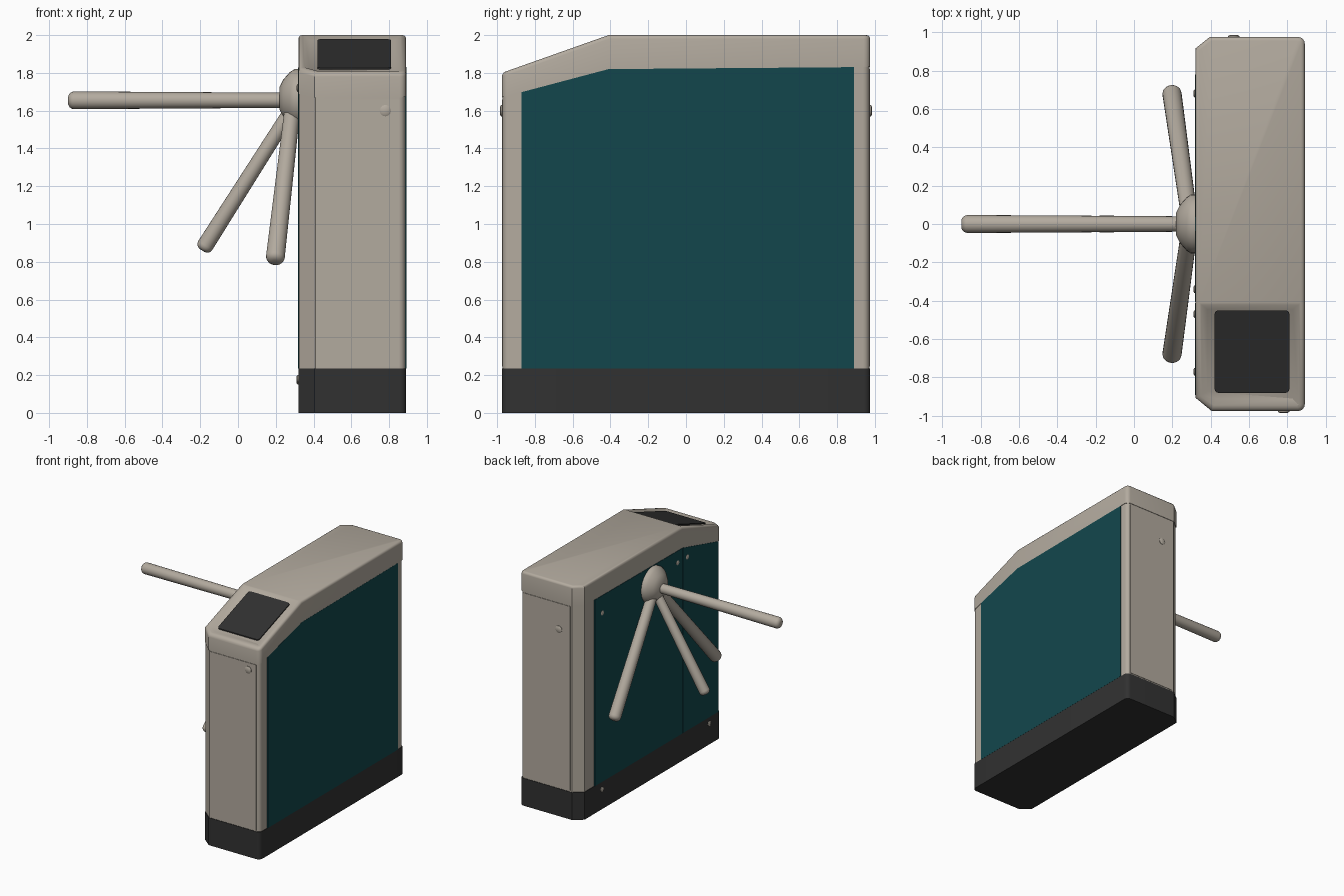
import bpy, bmesh, math
from mathutils import Vector

if "Cube" in bpy.data.objects:
    bpy.data.objects.remove(bpy.data.objects["Cube"])


def material(name, rgb):
    m = bpy.data.materials.new(name)
    m.diffuse_color = (*rgb, 1)
    m.use_nodes = True
    m.node_tree.nodes["Principled BSDF"].inputs["Base Color"].default_value = m.diffuse_color
    return m


METAL = material("warm_grey_metal", (0.45, 0.405, 0.345))
TEAL = material("dark_teal", (0.006, 0.062, 0.073))
BLACK = material("charcoal", (0.031, 0.031, 0.031))

X0, X1, Y, BREAK = 0.32, 0.89, 0.975, -0.41


def cap_top(y):
    return 2.0 if y >= BREAK else 2.0 + (y - BREAK) * 0.2 / 0.565


def cap_bottom(y):
    return 1.82 + (y - BREAK) * (0.008 if y >= BREAK else 0.265)


def finish(name, bm, mat, smooth=True):
    bmesh.ops.recalc_face_normals(bm, faces=bm.faces)
    me = bpy.data.meshes.new(name)
    bm.to_mesh(me)
    bm.free()
    me.materials.append(mat)
    ob = bpy.data.objects.new(name, me)
    bpy.context.collection.objects.link(ob)
    if smooth:
        bpy.ops.object.select_all(action='DESELECT')
        ob.select_set(True)
        bpy.context.view_layer.objects.active = ob
        bpy.ops.object.shade_smooth_by_angle(angle=math.radians(35))
    return ob


def plan(gap=0.0, r=0.035):
    """Cabinet footprint: chamfered on the arm side, rounded on the other."""
    x0, x1, y = X0 + gap, X1 - gap, Y - gap
    pts = [(x0, y - 0.06), (x0, -y + 0.07), (x0 + 0.085, -y)]
    for cy, start in ((-y + r, -90), (y - r, 0)):
        for i in range(5):
            a = math.radians(start + i * 22.5)
            pts.append((x1 - r + r * math.cos(a), cy + r * math.sin(a)))
    pts.append((x0 + 0.075, y))
    return pts


def prism(outline, low, high):
    """Vertical prism whose bottom and top follow functions of y."""
    bm = bmesh.new()
    f = bm.faces.new([bm.verts.new((x, y, 0)) for x, y in outline])
    ext = bmesh.ops.extrude_face_region(bm, geom=[f])["geom"]
    for v in ext:
        if isinstance(v, bmesh.types.BMVert):
            v.co.z = 1
    bmesh.ops.bisect_plane(bm, geom=bm.verts[:] + bm.edges[:] + bm.faces[:],
                           plane_co=(0, BREAK, 0), plane_no=(0, 1, 0))
    for v in bm.verts:
        v.co.z = (high if v.co.z > 0.5 else low)(v.co.y)
    bmesh.ops.recalc_face_normals(bm, faces=bm.faces)
    return bm


def lathe(name, start, direction, profile, mat=METAL, n=20):
    """Revolve (distance, radius) pairs round an axis."""
    bm = bmesh.new()
    d = Vector(direction).normalized()
    q = d.to_track_quat('Z', 'Y')
    rings = []
    for h, r in profile:
        rings.append([bm.verts.new(Vector(start) + q @ Vector(
            (r * math.cos(2 * math.pi * i / n), r * math.sin(2 * math.pi * i / n), h)))
            for i in range(n)])
    for a, b in zip(rings, rings[1:]):
        for i in range(n):
            j = (i + 1) % n
            bm.faces.new((a[i], a[j], b[j], b[i]))
    bm.faces.new(rings[0])
    bm.faces.new(rings[-1])
    return finish(name, bm, mat)


def arm(name, start, end, r=0.047):
    s, e = Vector(start), Vector(end)
    length = (e - s).length
    tip = [(length - r * 0.7 + r * 0.7 * math.sin(a), r * (0.3 + 0.7 * math.cos(a)))
           for a in (0, 0.4, 0.8, 1.2, math.pi / 2)]
    lathe(name, s, e - s, [(0, r * 0.85)] + tip)


def side_plate(name, x, out, y0, y1, z0):
    """Thin side panel with its top edge tucked under the lid."""
    ys = [y0] + ([BREAK] if y0 < BREAK < y1 else []) + [y1]
    bm = bmesh.new()
    f = bm.faces.new([bm.verts.new((x, y, z0)) for y in (y0, y1)] +
                     [bm.verts.new((x, y, cap_bottom(y))) for y in reversed(ys)])
    ext = bmesh.ops.extrude_face_region(bm, geom=[f])["geom"]
    bmesh.ops.translate(bm, vec=(out, 0, 0),
                        verts=[v for v in ext if isinstance(v, bmesh.types.BMVert)])
    return finish(name, bm, TEAL, False)


# Plinth and main body
finish("plinth", prism(plan(), lambda y: 0, lambda y: 0.235), BLACK)
finish("cabinet_body", prism(plan(0.004), lambda y: 0.235, cap_bottom), METAL)

# Lid with rounded rim and a sunken display bay in its slope
bm = prism(plan(), cap_bottom, cap_top)
rim = [e for e in bm.edges if all(v.co.z > cap_top(v.co.y) - 1e-4 for v in e.verts)
       and e.calc_face_angle(0) > 0.6]
bmesh.ops.bevel(bm, geom=rim, offset=0.02, segments=3, profile=0.5, affect='EDGES')
slope = max((f for f in bm.faces if f.normal.z > 0.9
             and f.calc_center_median().y < BREAK), key=lambda f: f.calc_area())
bmesh.ops.inset_region(bm, faces=[slope], thickness=0.012, use_even_offset=True)
bmesh.ops.inset_region(bm, faces=[slope], thickness=0.03, depth=-0.015,
                       use_even_offset=True)
finish("lid", bm, METAL)

# Display plate
r = 0.02
corners = [(0.42 + r, -0.88 + r, 180), (0.81 - r, -0.88 + r, 270),
           (0.81 - r, -0.45 - r, 0), (0.42 + r, -0.45 - r, 90)]
outline = [(cx + r * math.cos(math.radians(s + a)), cy + r * math.sin(math.radians(s + a)))
           for cx, cy, s in corners for a in (0, 30, 60, 90)]
finish("display", prism(outline, lambda y: cap_top(y) - 0.016,
                        lambda y: cap_top(y) - 0.007), BLACK)

# Teal side panels, the arm side split in two
side_plate("right_panel", X1 - 0.006, 0.007, -0.87, 0.89, 0.235)
side_plate("left_rear_panel", X0 + 0.005, -0.008, BREAK + 0.003, 0.78, 0.235)
side_plate("left_front_panel", X0 + 0.005, -0.008, -0.89, BREAK - 0.003, 0.235)

# Flat end doors
for name, side in (("front_door", -1), ("rear_door", 1)):
    bm = bmesh.new()
    bmesh.ops.create_cube(bm, size=1)
    top = cap_bottom(side * Y) - 0.01
    for v in bm.verts:
        v.co = (0.635 + v.co.x * 0.44, side * (Y - 0.004) + v.co.y * 0.008,
                (0.245 + top) / 2 + v.co.z * (top - 0.245))
    finish(name, bm, METAL, False)

# Hub and arms
lathe("arm_hub", (X0, 0, 1.665), (-1, 0, 0),
      [(-0.01, 0.155), (0.02, 0.155), (0.045, 0.14), (0.08, 0.10), (0.10, 0.06)], n=28)
arm("barrier_arm", (0.27, 0, 1.655), (-0.9, 0, 1.655))
arm("drop_arm", (0.28, 0, 1.60), (-0.19, 0, 0.86), 0.044)
for name, s in (("front_arm", -1), ("rear_arm", 1)):
    arm(name, (0.285, s * 0.06, 1.58), (0.195, s * 0.70, 0.80), 0.05)

# Locks on the doors, panels and plinth
lock = [(-0.01, 0.03), (0.004, 0.03), (0.01, 0.02)]
lathe("front_lock", (0.78, -Y, 1.6), (0, -1, 0), lock)
lathe("rear_lock", (0.52, Y, 1.6), (0, 1, 0), lock)
small = [(-0.01, 0.02), (0.004, 0.02), (0.008, 0.014)]
for i, (y, z) in enumerate([(0.68, 1.68), (-0.34, 1.72), (-0.47, 1.72),
                            (0.68, 0.17), (-0.77, 0.18)]):
    lathe(f"side_lock_{i + 1}", (X0 - 0.001, y, z), (-1, 0, 0), small, n=12)
